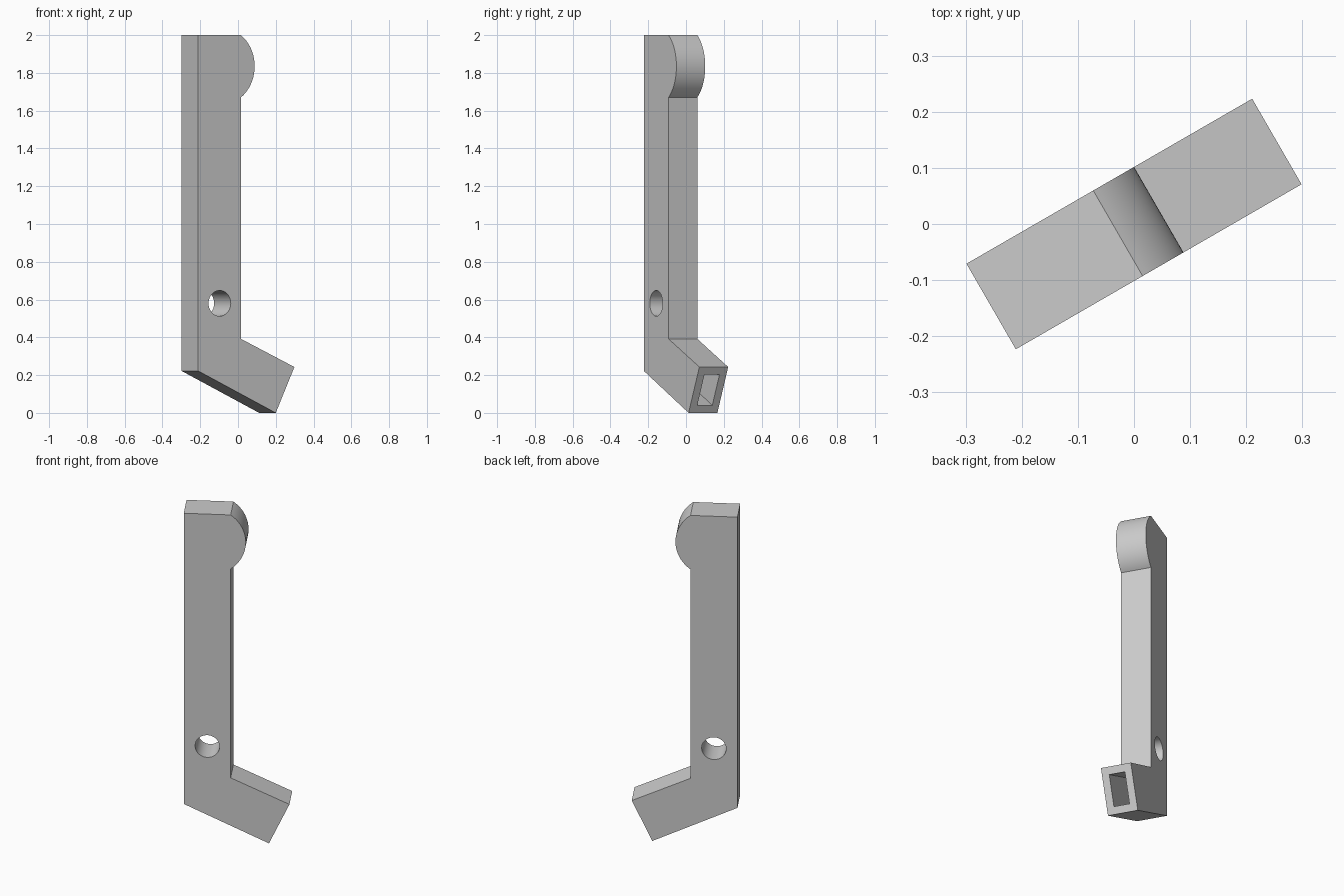
import bpy, bmesh, math
from mathutils import Matrix, Vector

if "Cube" in bpy.data.objects:
    bpy.data.objects.remove(bpy.data.objects["Cube"])

HALF = 0.088                                   # half thickness of the plate
TURN = Matrix.Rotation(math.radians(30), 4, "Z")

grey = bpy.data.materials.new("plain grey")
grey.use_nodes = True
colour = (0.6, 0.6, 0.6, 1)
grey.diffuse_color = colour
grey.node_tree.nodes["Principled BSDF"].inputs["Base Color"].default_value = colour


def extrude_profile(name, points, half):
    """Solid from an (x, z) outline, extruded along y and turned with the plate."""
    bm = bmesh.new()
    face = bm.faces.new([bm.verts.new((x, -half, z)) for x, z in points])
    new = bmesh.ops.extrude_face_region(bm, geom=[face])["geom"]
    bmesh.ops.translate(bm, vec=(0, 2 * half, 0),
                        verts=[v for v in new if isinstance(v, bmesh.types.BMVert)])
    bmesh.ops.recalc_face_normals(bm, faces=bm.faces)
    bm.transform(TURN)
    mesh = bpy.data.meshes.new(name)
    bm.to_mesh(mesh)
    bm.free()
    mesh.materials.append(grey)
    obj = bpy.data.objects.new(name, mesh)
    bpy.context.collection.objects.link(obj)
    return obj


def arc(cx, cz, r, start, end, steps):
    angles = [start + (end - start) * i / steps for i in range(steps + 1)]
    return [(cx + r * math.cos(a), cz + r * math.sin(a)) for a in angles]


# Bracket: straight stem, rounded nose at the top, slanted foot
heel, toe, tip = Vector((-0.294, 0.222)), Vector((0.18, 0)), Vector((0.294, 0.243))
crook = (-0.033, 0.392)
sweep = math.asin(0.165 / 0.204)
nose = arc(-0.153, 1.835, 0.204, -sweep, sweep, 32)
bracket = extrude_profile("bracket", [heel, toe, tip, crook, *nose, (heel.x, 2)], HALF)

# Round hole through the stem
hole = extrude_profile("hole_cutter",
                       arc(-0.163, 0.58, 0.068, 0, 2 * math.pi, 48)[:-1], 0.2)

# Rectangular socket sunk into the end of the foot
inward = (heel - toe).normalized()
low, high = toe.lerp(tip, 0.165), toe.lerp(tip, 0.835)
socket = extrude_profile("socket_cutter",
                         [low - inward * 0.05, high - inward * 0.05,
                          high + inward * 0.3, low + inward * 0.3], 0.046)

bpy.context.view_layer.objects.active = bracket
bracket.select_set(True)
for cutter in (hole, socket):
    cutter.hide_render = True
    mod = bracket.modifiers.new(cutter.name, "BOOLEAN")
    mod.operation, mod.solver, mod.object = "DIFFERENCE", "EXACT", cutter
    bpy.ops.object.modifier_apply(modifier=mod.name)
    bpy.data.objects.remove(cutter)
bpy.ops.object.shade_smooth_by_angle(angle=math.radians(30))
